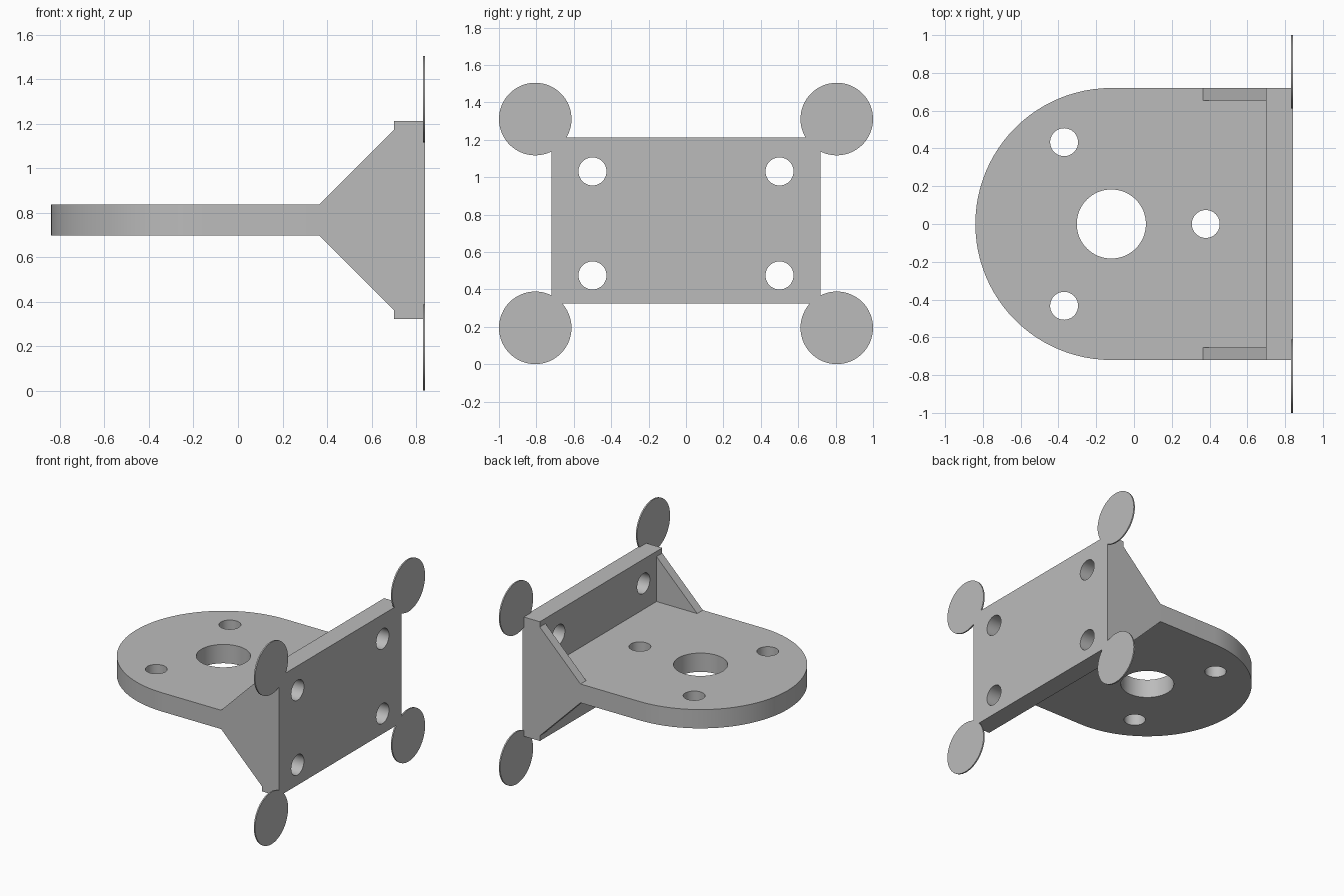
import bpy, bmesh
from math import cos, sin, pi, radians
from mathutils import Vector

cube = bpy.data.objects.get("Cube")
if cube:
    bpy.data.objects.remove(cube)

grey = bpy.data.materials.new("light_grey")
grey.use_nodes = True
colour = (0.5, 0.5, 0.5, 1)
grey.diffuse_color = colour
grey.node_tree.nodes["Principled BSDF"].inputs["Base Color"].default_value = colour

HALF_W = 0.72                      # half width of the bracket
FLANGE_LO, FLANGE_HI = 0.698, 0.838
BACK, FRONT = 0.70, 0.841          # thickness of the upright plate
ARC_X = -0.12                      # centre of the round end


def prism(name, points, lo, hi, axis):
    """Extrude a 2D outline from lo to hi along an axis."""
    place = {"x": lambda a, b, h: (h, a, b),
             "y": lambda a, b, h: (a, h, b),
             "z": lambda a, b, h: (a, b, h)}[axis]
    bm = bmesh.new()
    face = bm.faces.new([bm.verts.new(place(a, b, lo)) for a, b in points])
    result = bmesh.ops.extrude_face_region(bm, geom=[face])
    top = [v for v in result["geom"] if isinstance(v, bmesh.types.BMVert)]
    bmesh.ops.translate(bm, verts=top, vec=Vector(place(0, 0, hi - lo)))
    bmesh.ops.recalc_face_normals(bm, faces=bm.faces)
    mesh = bpy.data.meshes.new(name)
    bm.to_mesh(mesh)
    bm.free()
    obj = bpy.data.objects.new(name, mesh)
    mesh.materials.append(grey)
    bpy.context.scene.collection.objects.link(obj)
    return obj


def arc(cx, cy, r, start=0.0, sweep=2 * pi, steps=64, closed=True):
    count = steps if closed else steps + 1
    return [(cx + r * cos(start + sweep * i / steps),
             cy + r * sin(start + sweep * i / steps)) for i in range(count)]


def rect(a0, b0, a1, b1):
    return [(a0, b0), (a1, b0), (a1, b1), (a0, b1)]


# Flat flange with a round end
outline = arc(ARC_X, 0, HALF_W, pi / 2, pi, 48, False)
outline += [(0.77, -HALF_W), (0.77, HALF_W)]
bracket = prism("mounting_bracket", outline, FLANGE_LO, FLANGE_HI, "z")

# Upright plate
solids = [prism("upright_plate", rect(-HALF_W, 0.324, HALF_W, 1.212), BACK, FRONT, "x")]

# Triangular side gussets, above and below the flange
rise = 0.335
gusset = [(0.365, FLANGE_HI), (BACK, FLANGE_HI + rise), (0.77, FLANGE_HI + rise),
          (0.77, FLANGE_LO - rise), (BACK, FLANGE_LO - rise), (0.365, FLANGE_LO)]
for lo in (-HALF_W, 0.653):
    solids.append(prism("gusset", gusset, lo, lo + 0.067, "y"))

# Thin corner discs and bolt holes of the upright plate
cutters = []
for side in (-1, 1):
    for up in (-1, 1):
        disc = arc(side * 0.806, 0.753 + up * 0.558, 0.194)
        solids.append(prism("corner_disc", disc, FRONT - 0.01, FRONT, "x"))
        hole = arc(side * 0.5, 0.753 + up * 0.278, 0.075, steps=40)
        cutters.append(prism("bolt_hole", hole, 0.6, 0.95, "x"))

# Centre hole and three bolt holes of the flange
cutters.append(prism("centre_hole", arc(ARC_X, 0, 0.183), 0.6, 0.95, "z"))
for deg in (0, 120, 240):
    t = radians(deg)
    hole = arc(ARC_X + 0.5 * cos(t), 0.5 * sin(t), 0.074, steps=40)
    cutters.append(prism("bolt_hole", hole, 0.6, 0.95, "z"))

# Merge the solids, drill the holes, then bake the result
for helper in solids + cutters:
    mod = bracket.modifiers.new(helper.name, "BOOLEAN")
    mod.solver = "EXACT"
    mod.operation = "UNION" if helper in solids else "DIFFERENCE"
    mod.object = helper
deps = bpy.context.evaluated_depsgraph_get()
baked = bpy.data.meshes.new_from_object(bracket.evaluated_get(deps))
bracket.modifiers.clear()
bracket.data = baked
baked.name = "mounting_bracket"
for helper in solids + cutters:
    bpy.data.objects.remove(helper)

# Smooth the round walls, keep the corners sharp
bpy.ops.object.select_all(action="DESELECT")
bracket.select_set(True)
bpy.context.view_layer.objects.active = bracket
bpy.ops.object.shade_smooth_by_angle(angle=radians(30))
